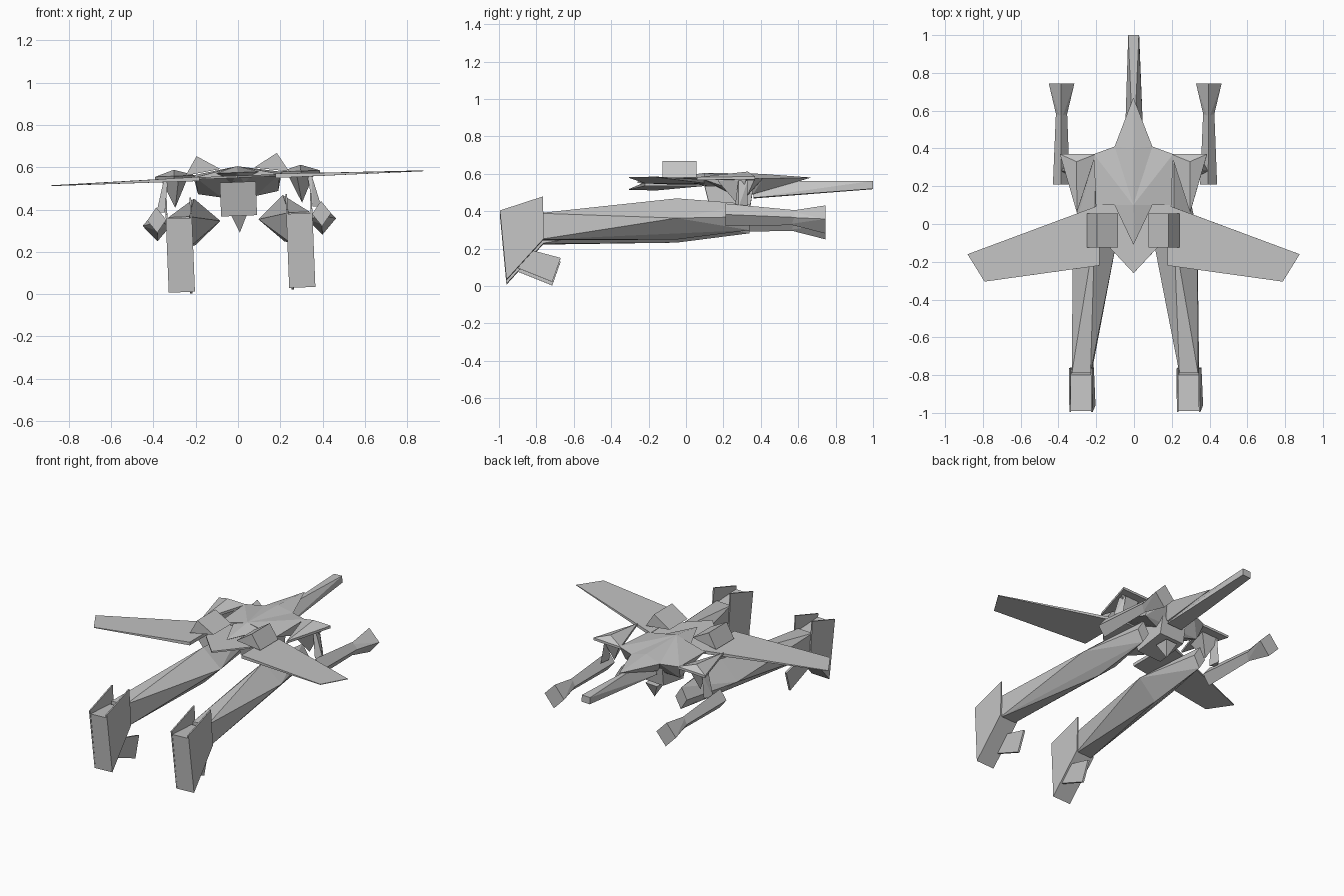
import bpy, bmesh
from math import cos, sin, pi
from mathutils import Matrix, Vector

default_cube = bpy.data.objects.get("Cube")
if default_cube:
    bpy.data.objects.remove(default_cube, do_unlink=True)

light_grey = bpy.data.materials.new("light_grey")
light_grey.use_nodes = True
light_grey.diffuse_color = (0.55, 0.55, 0.55, 1)
shader = light_grey.node_tree.nodes["Principled BSDF"]
shader.inputs["Base Color"].default_value = light_grey.diffuse_color

# The whole craft banks slightly about its long axis
pivot = Vector((0, 0, 0.5))
bank = Matrix.Translation(pivot) @ Matrix.Rotation(-0.04, 4, 'Y') @ Matrix.Translation(-pivot)


def hull(name, points):
    """Flat-faced convex solid around a few corner points."""
    bm = bmesh.new()
    for point in dict.fromkeys(points):
        bm.verts.new(point)
    bmesh.ops.convex_hull(bm, input=bm.verts)
    loose = [vert for vert in bm.verts if not vert.link_faces]
    bmesh.ops.delete(bm, geom=loose, context='VERTS')
    bmesh.ops.dissolve_limit(bm, angle_limit=0.02, verts=bm.verts, edges=bm.edges)
    bmesh.ops.recalc_face_normals(bm, faces=bm.faces)
    bm.transform(bank)
    mesh = bpy.data.meshes.new(name)
    bm.to_mesh(mesh)
    bm.free()
    mesh.materials.append(light_grey)
    part = bpy.data.objects.new(name, mesh)
    bpy.context.collection.objects.link(part)


def flip(points):
    return [(-x, y, z) for x, y, z in points]


def central_part(name, points):
    """One solid across the centre line, from the points of one half."""
    hull(name, points + flip(points))


def paired_part(name, points):
    """The same solid on the left and on the right."""
    hull("left_" + name, points)
    hull("right_" + name, flip(points))


def ring(x, y, z, width, height, sides=4, turn=0.0):
    """Cross-section around the long axis; width and height are radii."""
    angles = [turn + 2 * pi * step / sides for step in range(sides)]
    return [(x + width * cos(angle), y, z + height * sin(angle)) for angle in angles]


def plate(outline, z, thickness):
    """Level plate from an outline seen from above."""
    return [(x, y, level) for x, y in outline for level in (z, z - thickness)]


def slab(x, half_width, outline):
    """Upright slab from an outline seen from the side."""
    return [(edge, y, z) for y, z in outline for edge in (x - half_width, x + half_width)]


# Upper body: long pointed hood over a broad chest and a thin tail
nose_tip = (0, 0.67, 0.58)
hood_edge = (0.1, 0.41, 0.57)
hood_side = (0.1, 0.1, 0.575)
spine = (0, 0.1, 0.605)
hood_tail = (0, -0.11, 0.575)
keel = (0.05, 0.36, 0.49)
central_part("nose_hood", [nose_tip, hood_edge, hood_side, spine, (0, 0.4, 0.6), hood_tail, keel])

chest_corner = (0.21, 0.37, 0.57)
chest_rear = (0.2, 0.1, 0.56)
chest_floor = (0.19, 0.33, 0.48)
chest_belly = (0.08, 0.3, 0.46)
central_part("chest", [hood_edge, chest_corner, chest_rear, spine, chest_floor, chest_belly])

tail_outline = [(0.2, 0.1), (0.15, -0.1), (0, -0.26)]
central_part("tail_plate", plate(tail_outline, z=0.56, thickness=0.01))

# Waist block with its lower spike
block_outline = [(0.1, 0.53), (0.14, 0.37), (0.34, 0.4), (0.36, 0.53)]
central_part("waist_block", slab(0, 0.085, block_outline))
central_part("waist_spike", [(0.04, 0.25, 0.38), (0.04, 0.34, 0.38), (0, 0.3, 0.29)])

# Long barrel with a ridged top and a square muzzle
barrel_root = ring(0, 0.36, z=0.5, width=0.06, height=0.06, sides=3, turn=pi / 2)
muzzle = ring(0, 1, z=0.54, width=0.04, height=0.03, turn=pi / 4)
central_part("barrel", barrel_root + muzzle)

# Swept wings, thinner towards the tip
wing_root = plate([(0.18, 0.1), (0.18, -0.22)], z=0.562, thickness=0.02)
wing_tip = plate([(0.79, -0.305), (0.88, -0.16)], z=0.55, thickness=0.004)
paired_part("wing", wing_root + wing_tip)

# Roof-shaped pods beside the spine
pod_profile = [(0.19, 0.66), (0.245, 0.57), (0.08, 0.595)]
paired_part("back_pod", [(x, y, z) for x, z in pod_profile for y in (0.055, -0.125)])

# Shoulders and upper arms
cap_outline = [(0.2, 0.37), (0.39, 0.37), (0.3, 0.06)]
cap_peak = (0.3, 0.33, 0.6)
paired_part("shoulder_cap", plate(cap_outline, z=0.57, thickness=0.015) + [cap_peak])
cone_outline = [(0.28, 0.17), (0.36, 0.32), (0.24, 0.32)]
cone_tip = (0.3, 0.28, 0.42)
paired_part("shoulder_cone", plate(cone_outline, z=0.56, thickness=0.01) + [cone_tip])
arm_top = plate([(0.33, 0.28), (0.35, 0.28), (0.34, 0.33)], z=0.55, thickness=0)
arm_bottom = plate([(0.35, 0.26), (0.39, 0.28), (0.36, 0.33)], z=0.4, thickness=0)
paired_part("upper_arm", arm_top + arm_bottom)

# Forearms and flared hands share one axis
arm_x = 0.39
elbow = ring(arm_x, 0.21, z=0.365, width=0.045, height=0.06)
wrist = ring(arm_x, 0.58, z=0.35, width=0.03, height=0.04)
paired_part("forearm", elbow + wrist)
hand_root = ring(arm_x, 0.55, z=0.35, width=0.022, height=0.035)
hand_end = ring(arm_x, 0.745, z=0.34, width=0.068, height=0.075)
paired_part("hand", hand_root + hand_end)

# Long legs: diamond section at the thigh, boxy at the ankle
hip = ring(0.21, 0.34, z=0.36, width=0.04, height=0.07)
thigh = ring(0.21, -0.05, z=0.35, width=0.12, height=0.11)
ankle = ring(0.285, -0.79, z=0.305, width=0.07, height=0.1, turn=pi / 4)
paired_part("leg", hip + thigh + ankle)

# Feet: solid wedge between two fins, with a thin heel plate below
foot_x, foot_half = 0.285, 0.058
sole_rear = (-0.96, 0.02)
sole_front = (-0.76, 0.24)
foot_outline = [sole_rear, sole_front, (-0.8, 0.36), (-0.99, 0.37)]
paired_part("foot", slab(foot_x, foot_half, foot_outline))
fin_outline = [sole_rear, sole_front, (-0.765, 0.465), (-0.995, 0.39)]
for fin_name, side in (("inner_fin", -1), ("outer_fin", 1)):
    paired_part(fin_name, slab(foot_x + side * foot_half, 0.004, fin_outline))
heel_outline = [(-0.91, 0.09), (-0.82, 0.18), (-0.67, 0.14), (-0.715, 0.012)]
paired_part("heel_plate", slab(0.24, 0.006, heel_outline))
